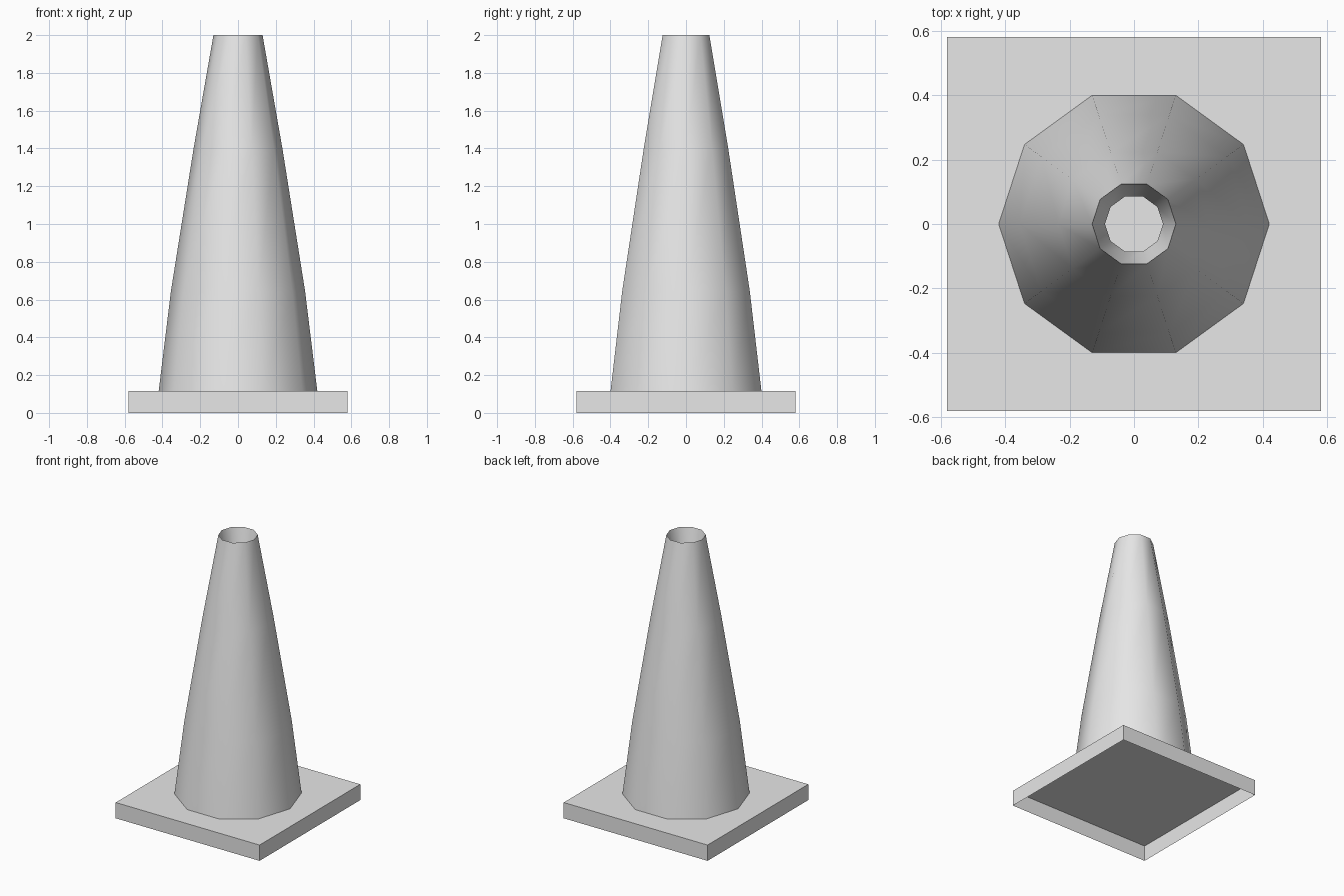
import bpy
import bmesh
from math import cos, sin, pi, radians

old = bpy.data.objects.get("Cube")
if old:
    bpy.data.objects.remove(old)

SIDES = 10
BASE_HALF = 0.58
BASE_TOP = 0.115

grey = bpy.data.materials.new("light_grey")
grey.use_nodes = True
colour = (0.8, 0.8, 0.8, 1)
grey.diffuse_color = colour
grey.node_tree.nodes["Principled BSDF"].inputs["Base Color"].default_value = colour


def finish(name, bm):
    mesh = bpy.data.meshes.new(name)
    bm.to_mesh(mesh)
    bm.free()
    mesh.materials.append(grey)
    obj = bpy.data.objects.new(name, mesh)
    bpy.context.collection.objects.link(obj)
    return obj


# Square base: a thin shell, open underneath
bm = bmesh.new()
bmesh.ops.create_cube(bm, size=1)
for v in bm.verts:
    v.co.x *= 2 * BASE_HALF
    v.co.y *= 2 * BASE_HALF
    v.co.z = (v.co.z + 0.5) * BASE_TOP
bm.normal_update()
underside = [f for f in bm.faces if f.normal.z < -0.5]
bmesh.ops.delete(bm, geom=underside, context="FACES_ONLY")
finish("base", bm)

# Hollow cone: outer wall up to the rim, then the inner lip going down
profile = [(0.42, BASE_TOP), (0.355, 0.645), (0.235, 1.4), (0.13, 2.0), (0.09, 1.8)]
bm = bmesh.new()
rings = [[bm.verts.new((r * cos(2 * pi * i / SIDES), r * sin(2 * pi * i / SIDES), z))
          for i in range(SIDES)] for r, z in profile]
for low, high in zip(rings, rings[1:]):
    for i in range(SIDES):
        j = (i + 1) % SIDES
        bm.faces.new((low[i], low[j], high[j], high[i]))
cone = finish("cone", bm)

bpy.ops.object.select_all(action="DESELECT")
cone.select_set(True)
bpy.context.view_layer.objects.active = cone
bpy.ops.object.shade_smooth_by_angle(angle=radians(40))
